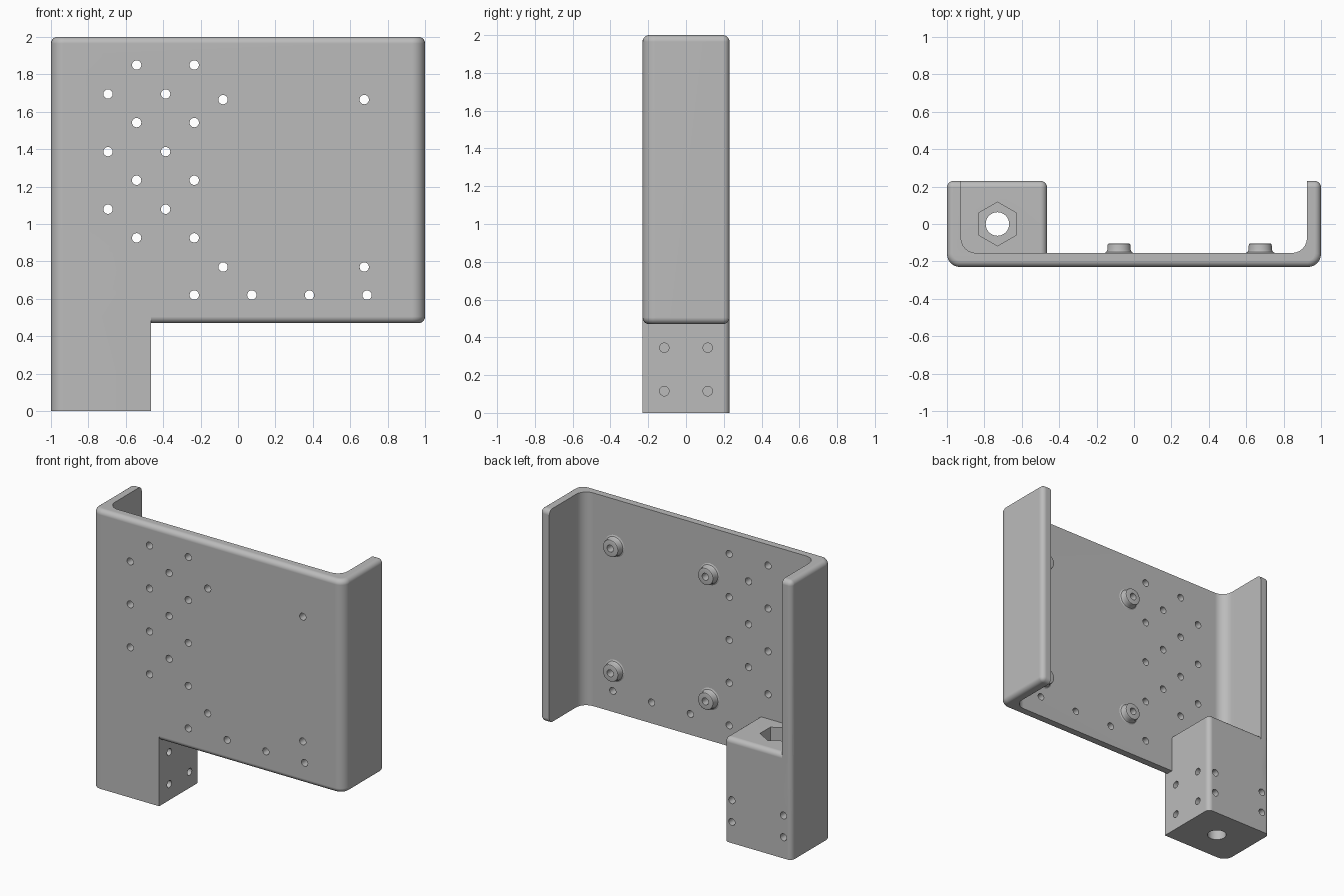
import bpy, bmesh, math
from mathutils import Matrix, Vector

if "Cube" in bpy.data.objects:
    bpy.data.objects.remove(bpy.data.objects["Cube"])

grey = bpy.data.materials.new("light grey")
grey.diffuse_color = (0.5, 0.5, 0.5, 1)
grey.use_nodes = True
grey.node_tree.nodes["Principled BSDF"].inputs["Base Color"].default_value = grey.diffuse_color


def make(name, bm):
    bmesh.ops.recalc_face_normals(bm, faces=bm.faces[:])
    me = bpy.data.meshes.new(name)
    bm.to_mesh(me)
    bm.free()
    ob = bpy.data.objects.new(name, me)
    bpy.context.collection.objects.link(ob)
    me.materials.append(grey)
    return ob


def box(name, lo, hi, *rounds):
    """Box; each round is (radius, rule on edge midpoint and direction)."""
    bm = bmesh.new()
    bmesh.ops.create_cube(bm, size=1)
    lo, hi = Vector(lo), Vector(hi)
    for v in bm.verts:
        v.co = [lo[i] + (v.co[i] + 0.5) * (hi[i] - lo[i]) for i in range(3)]
    for radius, rule in rounds:
        edges = []
        for e in bm.edges:
            mid = (e.verts[0].co + e.verts[1].co) / 2
            d = (e.verts[1].co - e.verts[0].co).normalized()
            sharp = e.calc_face_angle(0) > 1.0
            if sharp and rule(mid, d):
                edges.append(e)
        bmesh.ops.bevel(bm, geom=edges, offset=radius, segments=6,
                        profile=0.5, affect='EDGES', clamp_overlap=True)
    return make(name, bm)


def add_cylinder(bm, centre, radius, depth, axis, sides=24, turn=0.0):
    rot = Vector((0, 0, 1)).rotation_difference(Vector(axis)).to_matrix().to_4x4()
    m = Matrix.Translation(centre) @ rot @ Matrix.Rotation(turn, 4, 'Z')
    bmesh.ops.create_cone(bm, cap_ends=True, segments=sides, radius1=radius,
                          radius2=radius, depth=depth, matrix=m)


def boolean(ob, other, operation):
    mod = ob.modifiers.new("cut", 'BOOLEAN')
    mod.object, mod.operation, mod.solver = other, operation, 'EXACT'
    bpy.context.view_layer.update()
    dg = bpy.context.evaluated_depsgraph_get()
    me = bpy.data.meshes.new_from_object(ob.evaluated_get(dg))
    ob.modifiers.clear()
    ob.data = me
    bpy.data.objects.remove(other)


def smooth(ob):
    bpy.ops.object.select_all(action='DESELECT')
    ob.select_set(True)
    bpy.context.view_layer.objects.active = ob
    bpy.ops.object.shade_smooth_by_angle(angle=math.radians(32))
    mod = ob.modifiers.new("flat normals", 'WEIGHTED_NORMAL')
    mod.keep_sharp = True


R, CORNER, Y = 0.035, 0.07, 0.23      # rim radius, corner radius, half depth
PLATE_BACK, BLOCK_TOP = -0.155, 0.75
BX0, BX1, BCX = -1.0, -0.465, -0.73   # block sides and bore centre

# U-shaped bracket: rounded slab with a hollow cut out of the back
bracket = box("bracket", (-1, -Y, 0.47), (1, Y, 2),
              (CORNER, lambda m, d: abs(d.z) > 0.9 and m.y < 0),
              (R, lambda m, d: True))
hollow = box("hollow", (-0.925, PLATE_BACK, -1), (0.925, 1, 3),
             (0.08, lambda m, d: abs(d.z) > 0.9 and m.y < 0))
boolean(bracket, hollow, 'DIFFERENCE')

# Mounting block under the left wall
block = box("block", (BX0, -Y, 0), (BX1, Y, BLOCK_TOP),
            (CORNER, lambda m, d: abs(d.z) > 0.9 and m.y < 0 and m.x < -0.9),
            (R, lambda m, d: (abs(d.z) > 0.9 and m.y > 0.2) or
             (m.z > BLOCK_TOP - 0.01 and (m.y > 0.2 or m.x > BX1 - 0.01))))
boolean(bracket, block, 'UNION')

# Plate holes: staggered grid, bottom row, and four standoff holes
posts = [(x, z) for x in (-0.08, 0.675) for z in (0.77, 1.665)]
holes = [(x, 1.85 - 0.308 * i) for x in (-0.542, -0.234) for i in range(4)]
holes += [(x, 1.695 - 0.308 * i) for x in (-0.695, -0.387) for i in range(3)]
holes += [(-0.234 + 0.308 * i, 0.62) for i in range(4)]
bm = bmesh.new()
for x, z in holes + posts:
    add_cylinder(bm, (x, -0.19, z), 0.025, 0.16, (0, 1, 0))
# Blind screw holes in the block
for s in (-1, 1):
    for t in (-1, 1):
        add_cylinder(bm, (BX1, s * 0.115, 0.23 + t * 0.115), 0.025, 0.16, (1, 0, 0))
        add_cylinder(bm, (BCX + s * 0.205, Y, 0.23 + t * 0.078), 0.025, 0.16, (0, 1, 0))
# Vertical bore
add_cylinder(bm, (BCX, 0, 0.3), 0.063, 1.4, (0, 0, 1), 32)
boolean(bracket, make("drills", bm), 'DIFFERENCE')

# Hexagonal nut pocket
bm = bmesh.new()
add_cylinder(bm, (BCX, 0, BLOCK_TOP), 0.117, 0.24, (0, 0, 1), 6)
boolean(bracket, make("nut_pocket", bm), 'DIFFERENCE')
smooth(bracket)

# Standoffs: hollow lathed bosses with a flared foot
profile = [(0.025, -0.165), (0.078, -0.165), (0.078, -0.155), (0.068, -0.15), (0.062, -0.138),
           (0.062, -0.115), (0.059, -0.107), (0.053, -0.104), (0.025, -0.104)]
for i, (x, z) in enumerate(posts):
    bm = bmesh.new()
    n = 32
    rings = [[bm.verts.new((x + r * math.cos(k * math.tau / n), y,
                            z + r * math.sin(k * math.tau / n))) for k in range(n)]
             for r, y in profile]
    for a, b in zip(rings, rings[1:] + rings[:1]):
        for k in range(n):
            bm.faces.new((a[k], a[(k + 1) % n], b[(k + 1) % n], b[k]))
    smooth(make(f"standoff_{i + 1}", bm))
